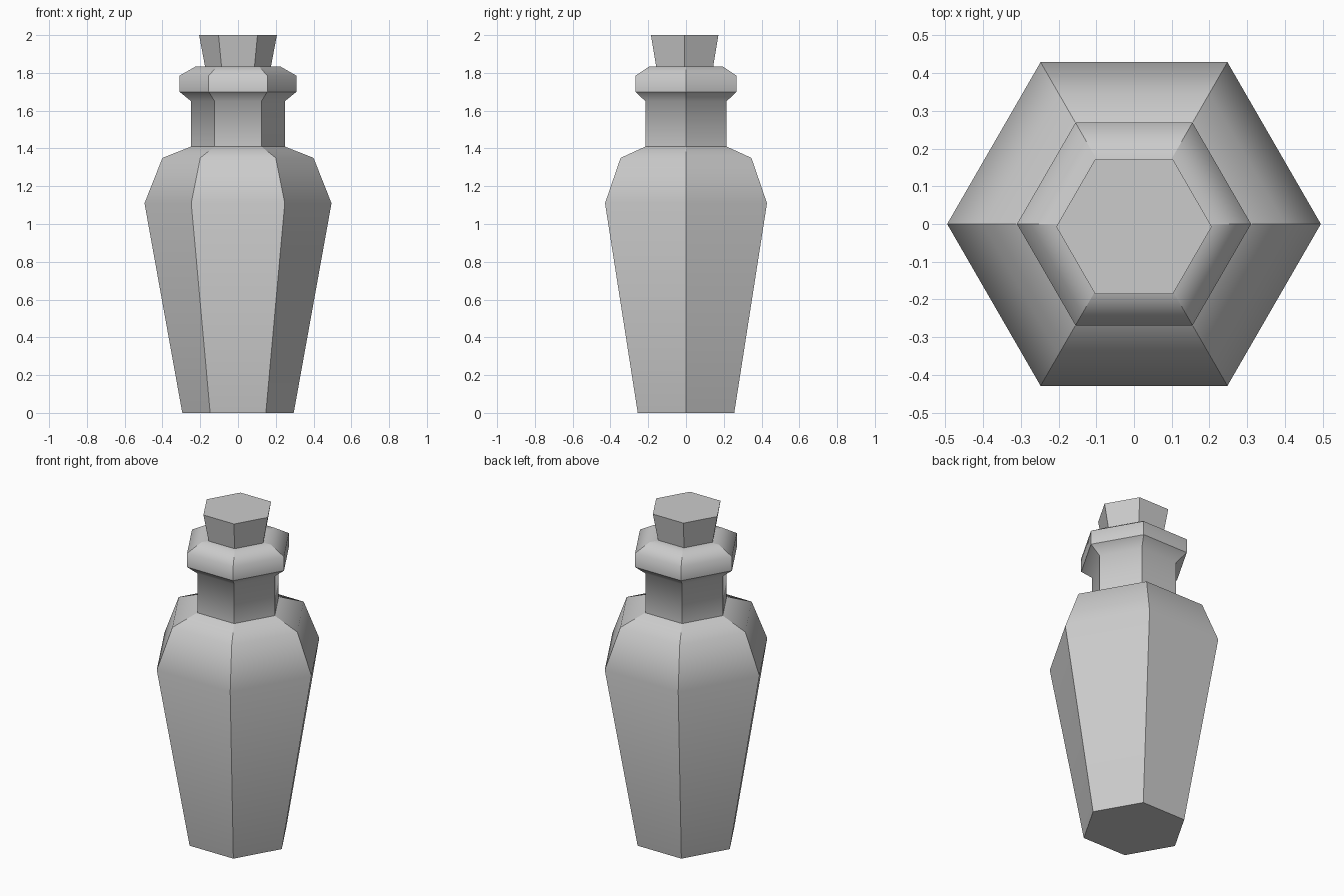
import bpy, bmesh
from math import cos, sin, pi

if "Cube" in bpy.data.objects:
    bpy.data.objects.remove(bpy.data.objects["Cube"])

SIDES = 6


def hex_lathe(name, profile, sharp_rings, centre=(0, 0)):
    """Stack six-sided rings from (radius, z) pairs and cap both ends."""
    bm = bmesh.new()
    rings = [[bm.verts.new((centre[0] + r * cos(2 * pi * i / SIDES),
                            centre[1] + r * sin(2 * pi * i / SIDES), z))
              for i in range(SIDES)] for r, z in profile]
    for a, b in zip(rings, rings[1:]):
        for i in range(SIDES):
            j = (i + 1) % SIDES
            bm.faces.new((a[i], a[j], b[j], b[i]))
    bm.faces.new(rings[0][::-1])
    bm.faces.new(rings[-1])
    # Corners stay crisp, and so do the chosen rings; the rest blends
    for f in bm.faces:
        f.smooth = True
    for a, b in zip(rings, rings[1:]):
        for u, v in zip(a, b):
            bm.edges.get((u, v)).smooth = False
    for k in sharp_rings:
        for i in range(SIDES):
            bm.edges.get((rings[k][i], rings[k][(i + 1) % SIDES])).smooth = False
    mesh = bpy.data.meshes.new(name)
    bm.to_mesh(mesh)
    bm.free()
    obj = bpy.data.objects.new(name, mesh)
    bpy.context.collection.objects.link(obj)
    return obj


# Bottle: tapered body, shoulder, neck, flared lip and rim
hex_lathe("bottle", [
    (0.295, 0.0), (0.495, 1.11), (0.40, 1.35), (0.248, 1.41),
    (0.248, 1.65), (0.31, 1.70), (0.31, 1.785), (0.222, 1.835),
    (0.165, 1.835)], sharp_rings=(0, 3, 5, 8))

# Stopper: flares upward, sits slightly toward the front
hex_lathe("stopper", [(0.168, 1.80), (0.206, 2.0)], sharp_rings=(0, 1),
          centre=(0, -0.007))
